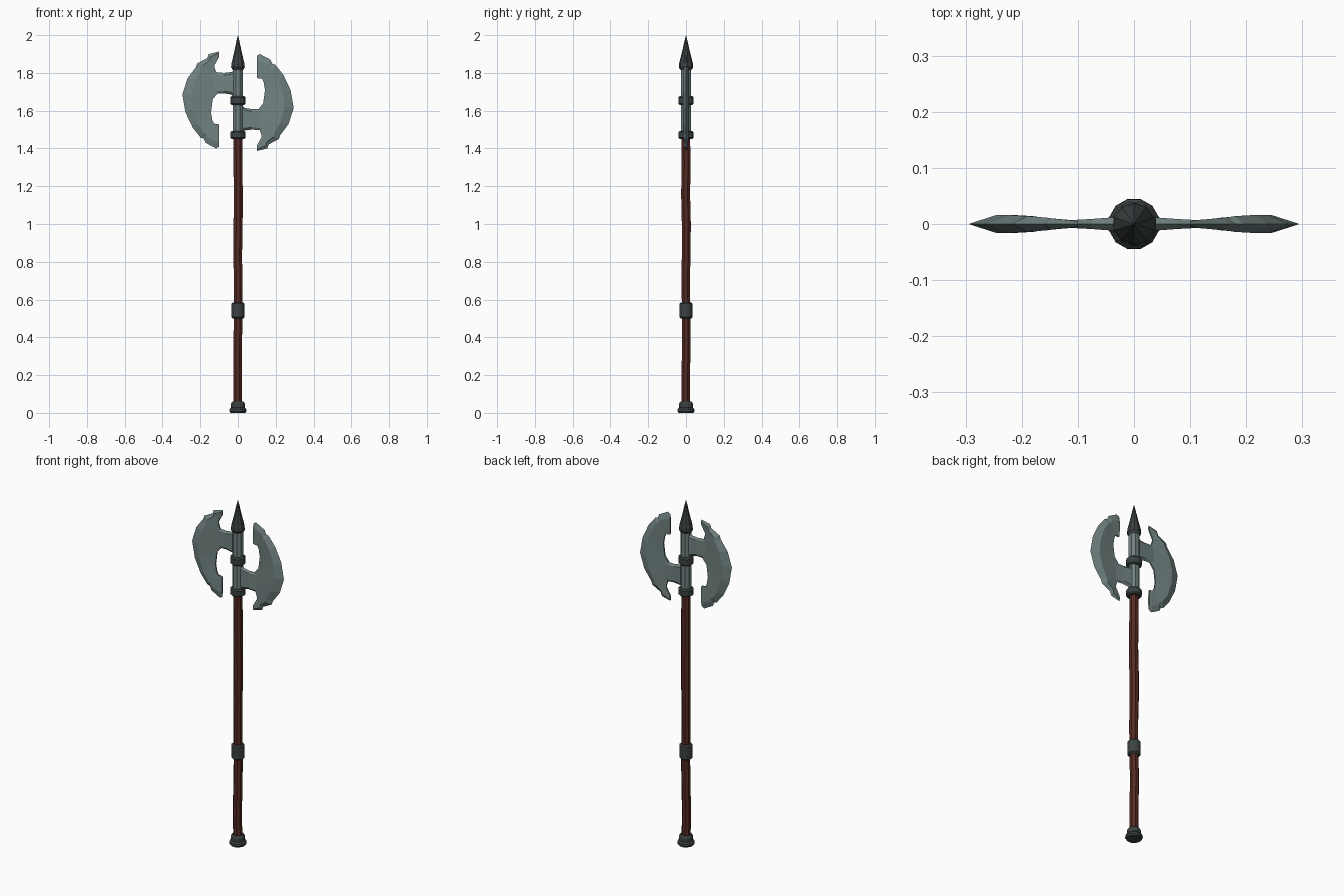
import bpy, bmesh, math, random
from mathutils import Vector, Matrix

if "Cube" in bpy.data.objects:
    bpy.data.objects.remove(bpy.data.objects["Cube"])

random.seed(4)


def material(name, rgb):
    m = bpy.data.materials.new(name)
    m.diffuse_color = (*rgb, 1)
    m.use_nodes = True
    m.node_tree.nodes["Principled BSDF"].inputs["Base Color"].default_value = m.diffuse_color
    return m


STEEL = material("grey steel", (0.165, 0.225, 0.22))
IRON = material("dark iron", (0.045, 0.054, 0.054))
WOOD = material("red brown wood", (0.095, 0.024, 0.017))


def finish(bm, name, mat):
    bmesh.ops.remove_doubles(bm, verts=bm.verts, dist=1e-5)
    bmesh.ops.recalc_face_normals(bm, faces=bm.faces)
    me = bpy.data.meshes.new(name)
    bm.to_mesh(me)
    bm.free()
    me.materials.append(mat)
    ob = bpy.data.objects.new(name, me)
    bpy.context.collection.objects.link(ob)
    return ob


def lathe(name, mat, profile, sides, wobble=0.0):
    """Flat-sided turned part from (radius, z) points."""
    bm = bmesh.new()
    rings = []
    for r, z in profile:
        ox, oy = (random.uniform(-wobble, wobble) for _ in range(2))
        rings.append([bm.verts.new((ox + r * math.cos(a), oy + r * math.sin(a), z))
                      for a in (math.tau * (i + 0.5) / sides for i in range(sides))])
    for a, b in zip(rings, rings[1:]):
        for i in range(sides):
            j = (i + 1) % sides
            bm.faces.new((a[i], a[j], b[j], b[i]))
    bm.faces.new(rings[0][::-1])
    bm.faces.new(rings[-1])
    return finish(bm, name, mat)


def band(name, r, z0, z1):
    c = 0.007
    return lathe(name, IRON, [(r - c, z0), (r, z0 + c), (r, z1 - c), (r - c, z1)], 12)


def loft(bm, sections):
    rings = [[bm.verts.new(p) for p in s] for s in sections]
    n = len(rings[0])
    for a, b in zip(rings, rings[1:]):
        for i in range(n):
            j = (i + 1) % n
            bm.faces.new((a[i], a[j], b[j], b[i]))
    bm.faces.new(rings[0][::-1])
    bm.faces.new(rings[-1])


# shaft and its fittings
shaft = [(0.025 + random.uniform(-0.001, 0.001), 0.03 + 1.45 * i / 9) for i in range(10)]
lathe("shaft", WOOD, shaft, 8, 0.0025)
lathe("pommel", IRON, [(0.041, 0), (0.046, 0.008), (0.045, 0.02), (0.037, 0.028),
                       (0.037, 0.05), (0.03, 0.06)], 12)
band("grip_band", 0.035, 0.50, 0.585)
band("lower_collar", 0.041, 1.45, 1.493)
band("middle_collar", 0.041, 1.63, 1.677)
lathe("socket", STEEL, [(0.029, 1.46), (0.029, 1.83)], 8)
lathe("top_spike", IRON, [(0.029, 1.815), (0.038, 1.83), (0.036, 1.85), (0.021, 1.91),
                          (0.009, 1.965), (0.0004, 2.0)], 10)

# blade stations, top to bottom: outer x, z, inner x, z, half thickness
STATIONS = [
    (-0.100, 1.913, -0.100, 1.885, 0.005),
    (-0.155, 1.900, -0.124, 1.842, 0.010),
    (-0.163, 1.878, -0.124, 1.830, 0.011),
    (-0.217, 1.850, -0.115, 1.800, 0.014),
    (-0.222, 1.832, -0.110, 1.790, 0.014),
    (-0.268, 1.770, -0.105, 1.750, 0.016),
    (-0.295, 1.685, -0.110, 1.690, 0.016),
    (-0.278, 1.590, -0.134, 1.660, 0.016),
    (-0.240, 1.510, -0.143, 1.590, 0.016),
    (-0.196, 1.455, -0.136, 1.550, 0.014),
    (-0.182, 1.453, -0.128, 1.532, 0.012),
    (-0.172, 1.430, -0.120, 1.530, 0.011),
    (-0.116, 1.400, -0.102, 1.528, 0.007),
    (-0.100, 1.410, -0.100, 1.522, 0.005),
]


def blade_section(ox, oz, ix, iz, t):
    o, i = Vector((ox, 0, oz)), Vector((ix, 0, iz))
    mid = o.lerp(i, 0.27)
    y, back = Vector((0, t, 0)), Vector((0, 0.004, 0))
    return [o, mid - y, i - back, i + back, mid + y]


def neck_section(x, z0, z1, t):
    zm0, zm1 = z0 + 0.012, z1 - 0.012
    return [(x, 0, z0), (x, -t, zm0), (x, -t, zm1), (x, 0, z1), (x, t, zm1), (x, t, zm0)]


# two matching blades, the second turned half round in the front plane
turn = Matrix.Translation((0, 0, 1.65)) @ Matrix.Rotation(math.pi, 4, 'Y') @ Matrix.Translation((0, 0, -1.65))
for side, mat in (("left", Matrix.Identity(4)), ("right", turn)):
    bm = bmesh.new()
    loft(bm, [blade_section(*s) for s in STATIONS])
    bmesh.ops.transform(bm, matrix=mat, verts=bm.verts)
    finish(bm, side + "_blade", STEEL)
    bm = bmesh.new()
    loft(bm, [neck_section(-0.015, 1.665, 1.815, 0.014), neck_section(-0.035, 1.685, 1.805, 0.012),
              neck_section(-0.075, 1.692, 1.80, 0.009), neck_section(-0.13, 1.69, 1.805, 0.006)])
    bmesh.ops.transform(bm, matrix=mat, verts=bm.verts)
    finish(bm, side + "_blade_neck", STEEL)
